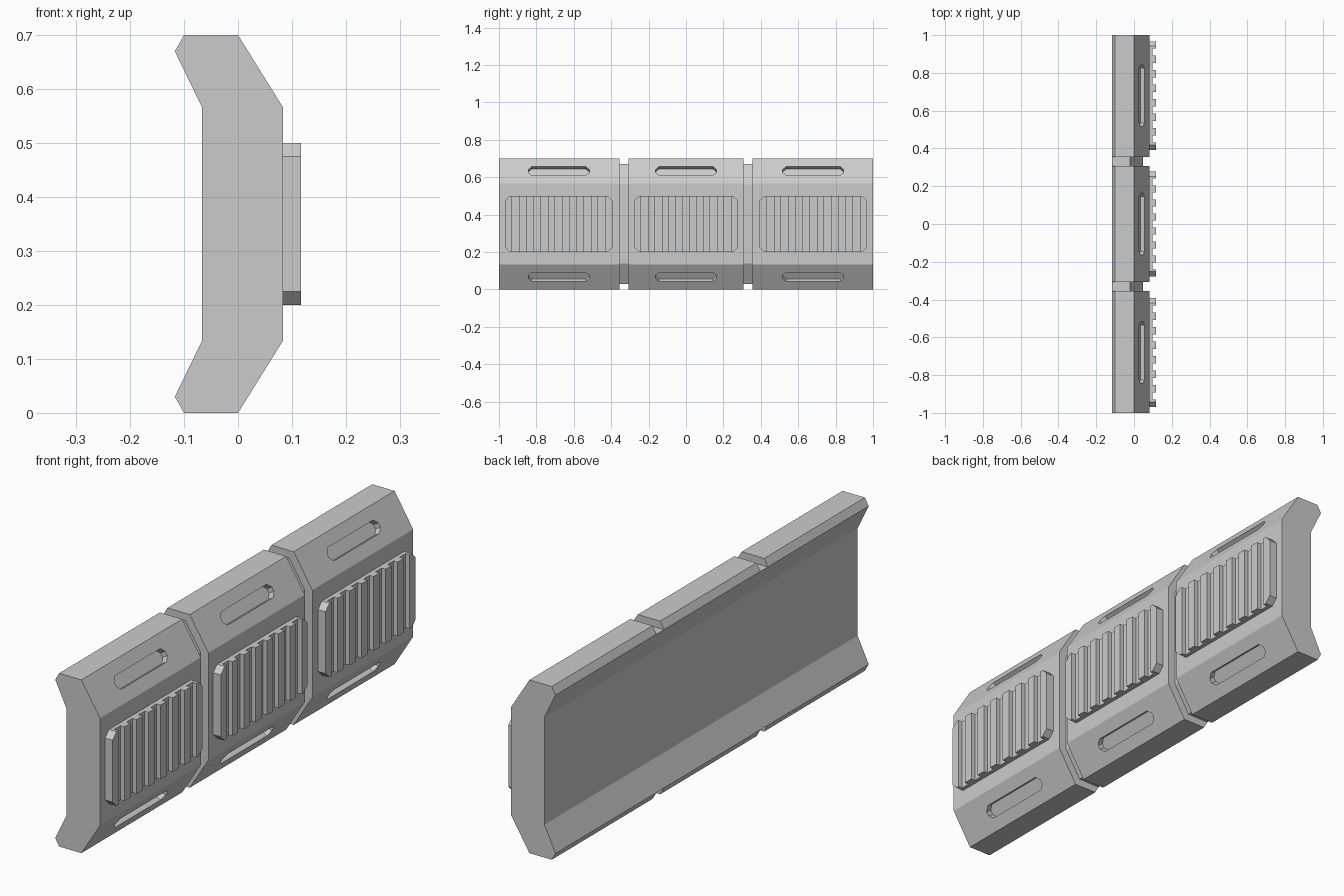
import bpy, bmesh
from mathutils import Matrix, Vector

cube = bpy.data.objects.get("Cube")
if cube:
    bpy.data.objects.remove(cube, do_unlink=True)

GREY = (0.6, 0.6, 0.6, 1)
grey = bpy.data.materials.new("light_grey")
grey.use_nodes = True
grey.diffuse_color = GREY
grey.node_tree.nodes["Principled BSDF"].inputs["Base Color"].default_value = GREY


def prism(name, points, vector):
    """Extrude a flat polygon along a vector."""
    bm = bmesh.new()
    face = bm.faces.new([bm.verts.new(p) for p in points])
    ext = bmesh.ops.extrude_face_region(bm, geom=[face])
    verts = [v for v in ext["geom"] if isinstance(v, bmesh.types.BMVert)]
    bmesh.ops.translate(bm, verts=verts, vec=vector)
    bmesh.ops.recalc_face_normals(bm, faces=bm.faces)
    mesh = bpy.data.meshes.new(name)
    bm.to_mesh(mesh)
    bm.free()
    mesh.materials.append(grey)
    ob = bpy.data.objects.new(name, mesh)
    bpy.context.collection.objects.link(ob)
    return ob


def octagon(half_a, half_b, cut):
    """Rectangle with chamfered corners, as (a, b) pairs."""
    a, b = half_a - cut, half_b - cut
    return [(-a, -half_b), (a, -half_b), (half_a, -b), (half_a, b),
            (a, half_b), (-a, half_b), (-half_a, b), (-half_a, -b)]


def carve(target, cutter):
    cutter.hide_render = True
    mod = target.modifiers.new("carve", "BOOLEAN")
    mod.operation = "DIFFERENCE"
    mod.solver = "EXACT"
    mod.object = cutter
    bpy.context.view_layer.objects.active = target
    bpy.ops.object.modifier_apply(modifier=mod.name)
    bpy.data.objects.remove(cutter, do_unlink=True)


MID = 0.35          # height of the mirror plane
FACE = 0.083        # x of the flat outer face

# Bent armour body, profile mirrored about mid height
lower = [(-0.067, 0.133), (-0.117, 0.03), (-0.1, 0), (0, 0), (FACE, 0.133)]
profile = lower + [(x, 2 * MID - z) for x, z in reversed(lower)]
body = prism("armour_body", [(x, -1, z) for x, z in profile], (0, 2, 0))

# Two grooves that wrap the outside and split the body in three
half = [(-0.2, 0.03), (-0.02, 0.03), (0.048, 0.14)]
inner = half + [(x, 2 * MID - z) for x, z in reversed(half)]
outer = [(-0.2, 0.9), (0.2, 0.9), (0.2, -0.2), (-0.2, -0.2)]
for y in (-0.356, 0.308):
    carve(body, prism("groove_cutter", [(x, y, z) for x, z in inner + outer], (0, 0.048, 0)))

# Slots sunk into the upper and lower sloping faces
for side in (1, -1):
    normal = Vector((0.133, 0, side * FACE)).normalized()
    along = Vector((0, 1, 0))
    up = normal.cross(along)
    for y in (-0.68, 0, 0.68):
        centre = Vector((FACE / 2, y, MID + side * 0.2835)) - normal * 0.025
        # shift along the slope to the slot's own height
        pts = [centre + along * a + up * b for a, b in octagon(0.163, 0.027, 0.018)]
        carve(body, prism("slot_cutter", pts, normal * 0.1))

# Ribbed grip pads: chamfered plate with channels cut down it
for name, y, half_len in (("front", -0.68, 0.2875), ("middle", 0, 0.277), ("rear", 0.68, 0.2875)):
    pad = prism(name + "_ribbed_pad",
                [(FACE, y + a, MID + b) for a, b in octagon(half_len, 0.15, 0.025)],
                (0.034, 0, 0))
    step = 2 * half_len / 15
    for i in range(1, 15, 2):
        y0 = y - half_len + i * step
        y1 = y0 + step
        carve(pad, prism("channel_cutter",
                         [(0.099, y0, 0), (0.099, y1, 0), (0.2, y1, 0), (0.2, y0, 0)],
                         (0, 0, 0.7)))
